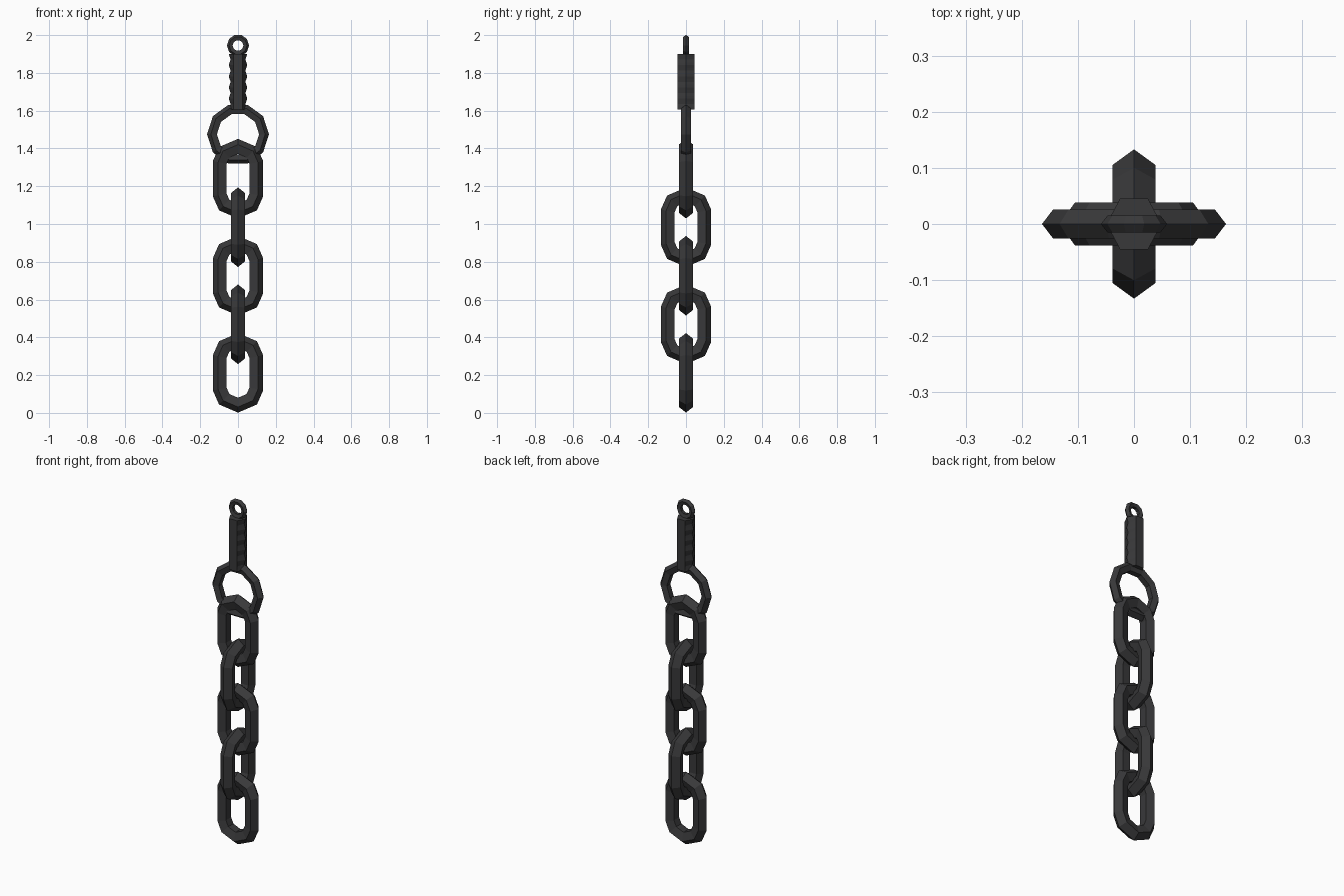
import bpy, bmesh
from math import sin, cos, pi, tau
from mathutils import Vector

if "Cube" in bpy.data.objects:
    bpy.data.objects.remove(bpy.data.objects["Cube"])

iron = bpy.data.materials.new("dark_iron")
iron.diffuse_color = (0.04, 0.04, 0.042, 1)
iron.use_nodes = True
iron.node_tree.nodes["Principled BSDF"].inputs["Base Color"].default_value = iron.diffuse_color


def finish(name, bm):
    bmesh.ops.recalc_face_normals(bm, faces=bm.faces)
    me = bpy.data.meshes.new(name)
    bm.to_mesh(me)
    bm.free()
    me.materials.append(iron)
    ob = bpy.data.objects.new(name, me)
    bpy.context.collection.objects.link(ob)
    return ob


def bridge(bm, rings, closed):
    n = len(rings[0])
    for i in range(len(rings) if closed else len(rings) - 1):
        a, b = rings[i], rings[(i + 1) % len(rings)]
        for j in range(n):
            k = (j + 1) % n
            bm.faces.new((a[j], a[k], b[k], b[j]))


def closed_tube(name, path, r, z):
    """Five-sided bar swept around a closed xz path, one edge pointing outward."""
    bm = bmesh.new()
    pts = [Vector(p) for p in path]
    rings = []
    for i, p in enumerate(pts):
        d1 = (p - pts[i - 1]).normalized()
        d2 = (pts[(i + 1) % len(pts)] - p).normalized()
        t = (d1 + d2).normalized()
        out = Vector((t.y, -t.x)) / max(t.dot(d1), 0.5)
        ring = []
        for k in range(5):
            q = p + out * r * cos(tau * k / 5)
            ring.append(bm.verts.new((q.x, r * sin(tau * k / 5), q.y)))
        rings.append(ring)
    bridge(bm, rings, True)
    ob = finish(name, bm)
    ob.location.z = z
    return ob


def circle(radius, n):
    return [(radius * cos(tau * i / n), radius * sin(tau * i / n)) for i in range(n)]


# chain links, alternating orientation
link_path = [(0.093, -0.085), (0.093, 0.085), (0.07, 0.137), (0, 0.167),
             (-0.07, 0.137), (-0.093, 0.085), (-0.093, -0.085),
             (-0.07, -0.137), (0, -0.167), (0.07, -0.137)]
for i in range(5):
    link = closed_tube(f"chain_link_{i + 1}", link_path, 0.04, 0.212 + 0.257 * i)
    link.rotation_euler.z = pi / 2 * (i % 2)

# large ring and small top eye
closed_tube("large_ring", circle(0.135, 10), 0.0275, 1.475)
closed_tube("top_eye", circle(0.042, 10), 0.016, 1.945)

# six-sided shank with scalloped left and right edges
bm = bmesh.new()
rings = []
steps = 20
for i in range(steps + 1):
    z = 1.605 + 0.295 * i / steps
    w = 0.044 + 0.005 * cos(tau * i / 4)
    outline = [(w, 0), (0.025, 0.045), (-0.025, 0.045),
               (-w, 0), (-0.025, -0.045), (0.025, -0.045)]
    rings.append([bm.verts.new((x, y, z)) for x, y in outline])
bridge(bm, rings, False)
bm.faces.new(rings[0])
bm.faces.new(rings[-1])
finish("ribbed_shank", bm)
